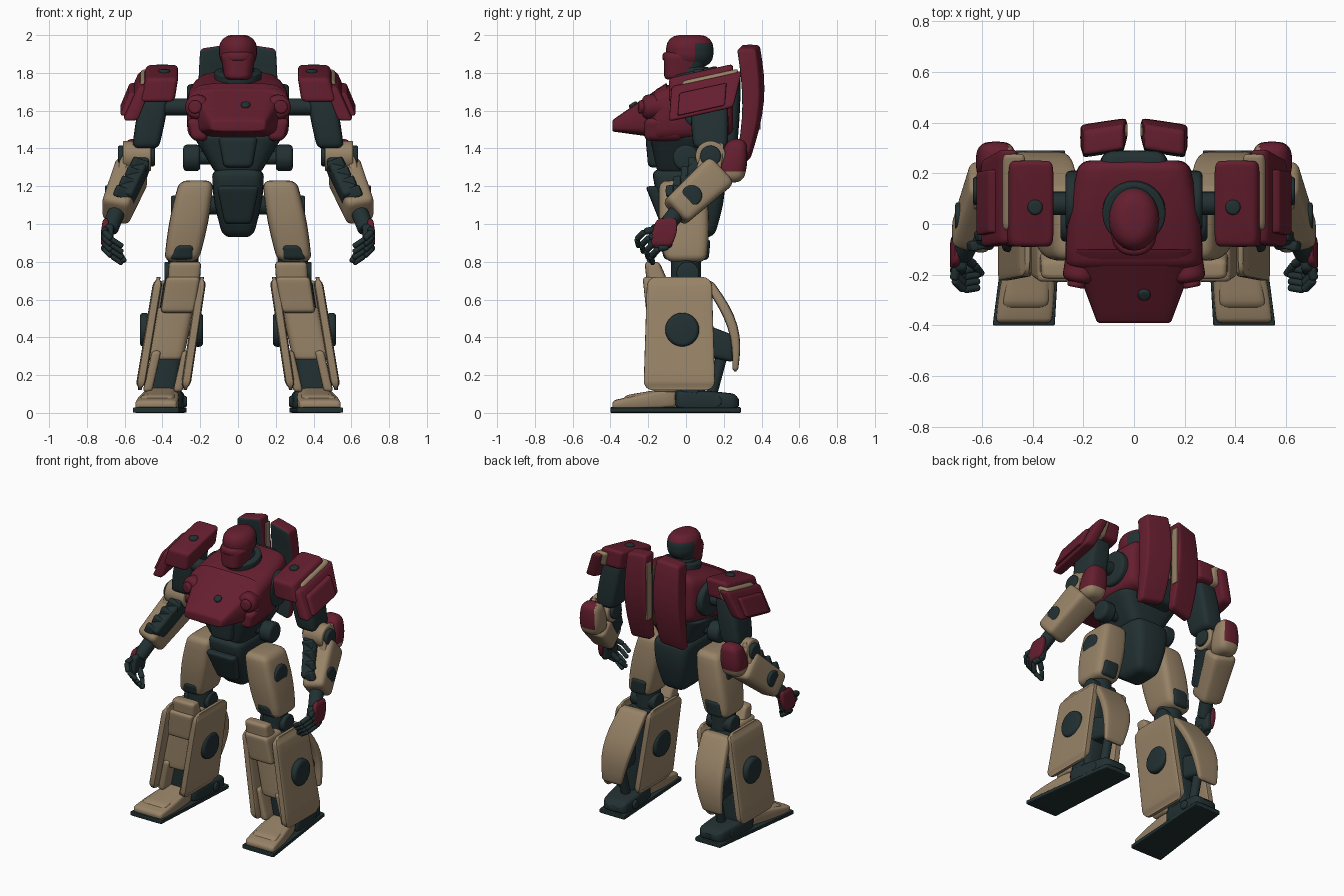
import bpy, bmesh, math
from mathutils import Vector

cube = bpy.data.objects.get("Cube")
if cube:
    bpy.data.objects.remove(cube, do_unlink=True)


def material(name, *rgb):
    m = bpy.data.materials.new(name)
    m.use_nodes = True
    m.diffuse_color = (*rgb, 1)
    m.node_tree.nodes["Principled BSDF"].inputs["Base Color"].default_value = (*rgb, 1)
    return m


RED = material("maroon_armour", 0.13, 0.013, 0.028)
TAN = material("tan_armour", 0.31, 0.225, 0.135)
DARK = material("dark_frame", 0.016, 0.03, 0.032)

# Section planes and squareness of the sections
X, Y, Z = Vector((1, 0, 0)), Vector((0, 1, 0)), Vector((0, 0, 1))
FLAT, UPRIGHT, ACROSS = (X, Y), (X, Z), None
PITCHED, CANTED = (X, Y + Z * .22), (X - (Y + Z) * .15, Y)
ROUND, SOFT, BOXY = 2, 5, 9
SIDES, STEPS, ARC = 28, 8, 4
parts = []


def signed_power(value, power):
    return math.copysign(abs(value) ** power, value)


def part(name, mat, start, end, size, taper=(1, 1), bulge=0, bow=0,
         square=SOFT, edge=.02, plane=FLAT, mirror=True):
    """Sweep a rounded rectangle from start to end; taper, bulge and bow shape it."""
    start, end = Vector(start), Vector(end)
    axis = end - start
    if plane:
        u, v = plane
    else:
        ref = Y if abs(axis.normalized().x) > .9 else X
        u = (ref - axis * ref.dot(axis) / axis.length_squared).normalized()
        v = axis.normalized().cross(u)
    edge = min(edge, axis.length * .4)
    # Quarter-round ends with evenly spaced sections between them
    angles = [math.pi / 2 * k / ARC for k in range(ARC)]
    rounds = [(edge * (1 - math.cos(a)) / axis.length, edge * (1 - math.sin(a))) for a in angles]
    lip = edge / axis.length
    rows = rounds + [(lip + (1 - lip * 2) * k / STEPS, 0) for k in range(STEPS + 1)]
    rows += [(1 - t, cut) for t, cut in reversed(rounds)]
    bm = bmesh.new()
    rings = []
    for t, cut in rows:
        wave = math.sin(math.pi * t)
        centre = start + axis * t + Y * bow * wave
        half = [s / 2 * (1 + (k - 1) * t) * (1 + bulge * wave) for s, k in zip(size, taper)]
        half = [max(h - cut, h * .4) for h in half]
        ring = []
        for i in range(SIDES):
            a = math.tau * i / SIDES
            ring.append(bm.verts.new(
                centre + u * half[0] * signed_power(math.cos(a), 2 / square)
                + v * half[1] * signed_power(math.sin(a), 2 / square)))
        rings.append(ring)
    for low, high in zip(rings, rings[1:]):
        for i in range(SIDES):
            bm.faces.new((low[i - 1], low[i], high[i], high[i - 1]))
    bm.faces.new(rings[0])
    bm.faces.new(rings[-1])
    bmesh.ops.recalc_face_normals(bm, faces=bm.faces)
    mesh = bpy.data.meshes.new(name)
    bm.to_mesh(mesh)
    bm.free()
    mesh.materials.append(mat)
    ob = bpy.data.objects.new(name, mesh)
    bpy.context.collection.objects.link(ob)
    if mirror:
        ob.modifiers.new("Mirror", "MIRROR")
    parts.append(ob)
    return ob


def rod(name, mat, start, end, width, edge=.01, mirror=True):
    return part(name, mat, start, end, (width, width), square=ROUND, edge=edge,
                plane=ACROSS, mirror=mirror)


def core(name, mat, start, end, size, **options):
    """Unmirrored part on the centre line, given as (y, z) points."""
    return part(name, mat, (0, *start), (0, *end), size, mirror=False, **options)


def paint(ob, mat, test):
    ob.data.materials.append(mat)
    for face in ob.data.polygons:
        if test(face.center, face.normal):
            face.material_index = 1


# Head and neck
cranium = core("cranium", RED, (.02, 1.83), (.02, 2), (.2, .25), square=ROUND, edge=.09)
paint(cranium, DARK, lambda c, n: c.y > .05 and c.z < 1.95)
jaw = core("jaw", RED, (-.02, 1.765), (0, 1.9), (.14, .19), taper=(1.35, 1.25), square=3)
paint(jaw, DARK, lambda c, n: c.y > .04)
core("brow", RED, (0, 1.86), (0, 1.91), (.18, .25), square=2.5)
rod("neck", DARK, (0, .04, 1.65), (0, .04, 1.83), .17, mirror=False)
rod("collar", DARK, (0, .06, 1.72), (0, .04, 1.81), .25, mirror=False)

# Torso
core("chest", RED, (-.18, 1.57), (.25, 1.64), (.54, .28), taper=(.8, 1.22), bulge=.07,
     plane=UPRIGHT, edge=.04)
core("chest_prow", RED, (-.39, 1.52), (-.1, 1.6), (.29, .06), taper=(1.75, 5),
     plane=UPRIGHT, edge=.01)
rod("chest_port", DARK, (.04, -.26, 1.6), (.04, -.285, 1.64), .05, mirror=False)
rod("chest_boss", RED, (.2, -.1, 1.62), (.22, -.23, 1.62), .13, edge=.03)
rod("chest_boss_cap", RED, (.22, -.2, 1.62), (.23, -.25, 1.62), .07)
part("chest_corner", RED, (.2, -.12, 1.44), (.23, -.12, 1.56), (.09, .2), edge=.03)
core("back_frame", DARK, (.17, 1.4), (.19, 1.79), (.26, .2), bulge=.05, edge=.03)
core("abdomen", DARK, (0, 1.27), (0, 1.47), (.24, .3), taper=(2, 1.3))
core("belly_plate", DARK, (-.15, 1.3), (-.16, 1.46), (.15, .1), taper=(1.4, 1.1))
rod("waist_axle", DARK, (.1, 0, 1.35), (.25, 0, 1.35), .07)
rod("waist_roller", DARK, (.2, 0, 1.35), (.29, 0, 1.35), .14, edge=.02)
core("pelvis", DARK, (.05, .93), (.01, 1.29), (.16, .2), taper=(1.7, 1.9), bulge=.15, edge=.04)
core("pelvis_plate", DARK, (-.1, 1), (-.18, 1.2), (.14, .07), taper=(1.6, 1))
rod("hip_axle", DARK, (.05, 0, 1.1), (.2, 0, 1.1), .1)

# Back panels
panel = part("back_panel", RED, (.12, .3, 1.33), (.12, .33, 1.94), (.16, .06),
             taper=(1, 1.7), bulge=.15, bow=.04, square=BOXY, plane=CANTED)
paint(panel, DARK, lambda c, n: n.y < -.6)
part("back_panel_trim", TAN, (.03, .37, 1.5), (.03, .37, 1.9), (.01, .05), edge=.005)

# Shoulders, pitched forward
rod("shoulder_disc", DARK, (.2, .09, 1.62), (.27, .09, 1.62), .24, edge=.02)
rod("shoulder_axle", DARK, (.2, .08, 1.62), (.4, .08, 1.62), .09)
part("shoulder_pad", RED, (.43, .08, 1.68), (.4, .08, 1.81), (.19, .34), taper=(.9, 1),
     square=BOXY, plane=PITCHED)
rod("pad_bolt", DARK, (.39, .07, 1.76), (.39, .065, 1.82), .06)
part("pad_liner", TAN, (.49, .1, 1.68), (.47, .13, 1.79), (.09, .3), square=BOXY, plane=PITCHED)
part("outer_pad", RED, (.57, .08, 1.58), (.49, .11, 1.77), (.08, .34), taper=(.9, 1.1),
     square=BOXY, plane=PITCHED)
part("outer_pad_panel", RED, (.6, .08, 1.6), (.55, .09, 1.72), (.05, .25), square=BOXY,
     edge=.01, plane=PITCHED)

# Arms
part("upper_arm", DARK, (.49, .13, 1.4), (.43, .12, 1.73), (.14, .18), bulge=.1, edge=.03)
rod("elbow_joint", TAN, (.46, .13, 1.36), (.61, .13, 1.36), .16)
rod("elbow_hub", DARK, (.44, .13, 1.36), (.635, .13, 1.36), .11)
guard = part("elbow_guard", RED, (.55, .23, 1.22), (.54, .27, 1.45), (.13, .14),
             taper=(.9, .7), bulge=.25, edge=.04, square=3)
paint(guard, TAN, lambda c, n: c.z < 1.27 or n.x < -.5)
part("forearm", TAN, (.56, .18, 1.28), (.65, -.06, 1.06), (.18, .2), taper=(.85, .85),
     plane=ACROSS, edge=.03)
rod("forearm_port", DARK, (.55, .03, 1.15), (.705, .03, 1.15), .11)
part("forearm_fin", TAN, (.63, .1, 1.2), (.585, .15, 1.43), (.06, .15), taper=(.6, .7))
part("forearm_frame", DARK, (.5, .12, 1.34), (.6, -.06, 1.13), (.09, .12), plane=ACROSS)
for i in range(4):
    slide = Vector((.03, -.04, -.05)) * i
    part(f"forearm_rib_{i + 1}", DARK, Vector((.48, .05, 1.3)) + slide,
         Vector((.56, .03, 1.33)) + slide, (.04, .06), plane=ACROSS, edge=.01)

# Hands, with curled fingers
rod("wrist", DARK, (.64, -.04, 1.07), (.68, -.12, .97), .09)
part("palm", DARK, (.69, -.14, .87), (.68, -.12, 1), (.05, .13))
part("hand_plate", RED, (.71, -.13, .88), (.7, -.1, 1.03), (.03, .1), bulge=.3)
for i in range(4):
    y, z = -.17 + i * .025, .97 - i * .03
    joints = [(.7, y, z), (.71, y - .05, z - .01), (.67, y - .09, z - .05), (.61, y - .08, z - .09)]
    for k, (near, far) in enumerate(zip(joints, joints[1:])):
        rod(f"finger_{i + 1}_joint_{k + 1}", DARK, near, far, .036 - k * .004)
rod("thumb_base", DARK, (.68, -.13, .91), (.63, -.16, .85), .036)
rod("thumb_tip", DARK, (.63, -.16, .85), (.6, -.2, .8), .03)

# Thighs and knees
part("thigh", TAN, (.3, 0, .8), (.22, -.02, 1.23), (.18, .22), taper=(1, 1.1), bulge=.14, edge=.04)
rod("thigh_port", DARK, (.25, -.02, 1.08), (.355, -.02, 1.08), .14)
part("thigh_front_recess", DARK, (.3, -.07, .81), (.28, -.09, .89), (.13, .09), taper=(.7, 1))
part("thigh_back_recess", DARK, (.3, .07, .81), (.28, .08, .92), (.12, .1))
rod("knee_post", DARK, (.29, 0, .66), (.29, 0, .86), .16)
rod("knee_axle", DARK, (.2, .01, .74), (.39, .01, .74), .12)

# Lower legs, with a plate and a disc on each side of the shin
part("leg_frame", DARK, (.41, 0, .06), (.31, 0, .7), (.15, .2), taper=(1.1, 1))
part("knee_guard", TAN, (.32, -.12, .53), (.29, -.14, .72), (.18, .18), square=BOXY)
part("knee_prong", TAN, (.29, -.14, .65), (.28, -.18, .8), (.17, .13), taper=(1, .6))
part("shin", TAN, (.39, -.08, .28), (.33, -.06, .56), (.2, .18), taper=(1, 1.2))
for side, face, low, high in (("outer", .05, .52, .42), ("inner", -.05, .28, .19)):
    part(f"calf_{side}_plate", TAN, (low, -.035, .12), (high, -.035, .72), (.05, .38),
         taper=(1, .9), square=BOXY, edge=.05)
    middle = (low + high) / 2
    rod(f"calf_{side}_disc", DARK, (middle, -.02, .44), (middle + face, -.02, .44), .18, edge=.02)
    inset = low - face * .8
    part(f"ankle_{side}_rail", TAN, (inset, -.11, .11), (inset - .05, -.12, .33), (.05, .13))
part("calf_shell", TAN, (.39, .26, .22), (.32, .11, .7), (.14, .03), taper=(1.4, 2),
     bulge=.25, bow=.06)
part("calf_piston", DARK, (.38, .05, .4), (.38, .25, .34), (.12, .18), taper=(.8, .8), plane=UPRIGHT)
rod("ankle_strut", DARK, (.37, .2, .34), (.37, .13, .08), .06)
rod("ankle_axle", DARK, (.3, .02, .13), (.49, .02, .13), .1)

# Feet
part("sole", DARK, (.435, -.4, .015), (.37, .29, .015), (.245, .03), taper=(.8, 1),
     square=BOXY, edge=.005, plane=UPRIGHT)
part("toe_cap", TAN, (.435, -.39, .04), (.4, -.05, .08), (.22, .05), taper=(.75, 2.2),
     bulge=.1, plane=UPRIGHT)
part("instep", TAN, (.43, -.34, .05), (.4, -.05, .08), (.19, .08), taper=(.8, 1.5),
     plane=UPRIGHT, edge=.04)
part("heel", DARK, (.4, -.06, .07), (.37, .28, .055), (.2, .11), taper=(.85, .8),
     bulge=.1, plane=UPRIGHT, edge=.04)
rod("heel_bolt", DARK, (.27, .16, .06), (.48, .16, .06), .06)

# Smooth shading with crisp edges
bpy.ops.object.select_all(action="DESELECT")
for ob in parts:
    ob.select_set(True)
bpy.context.view_layer.objects.active = parts[0]
bpy.ops.object.shade_smooth_by_angle(angle=math.radians(40))
